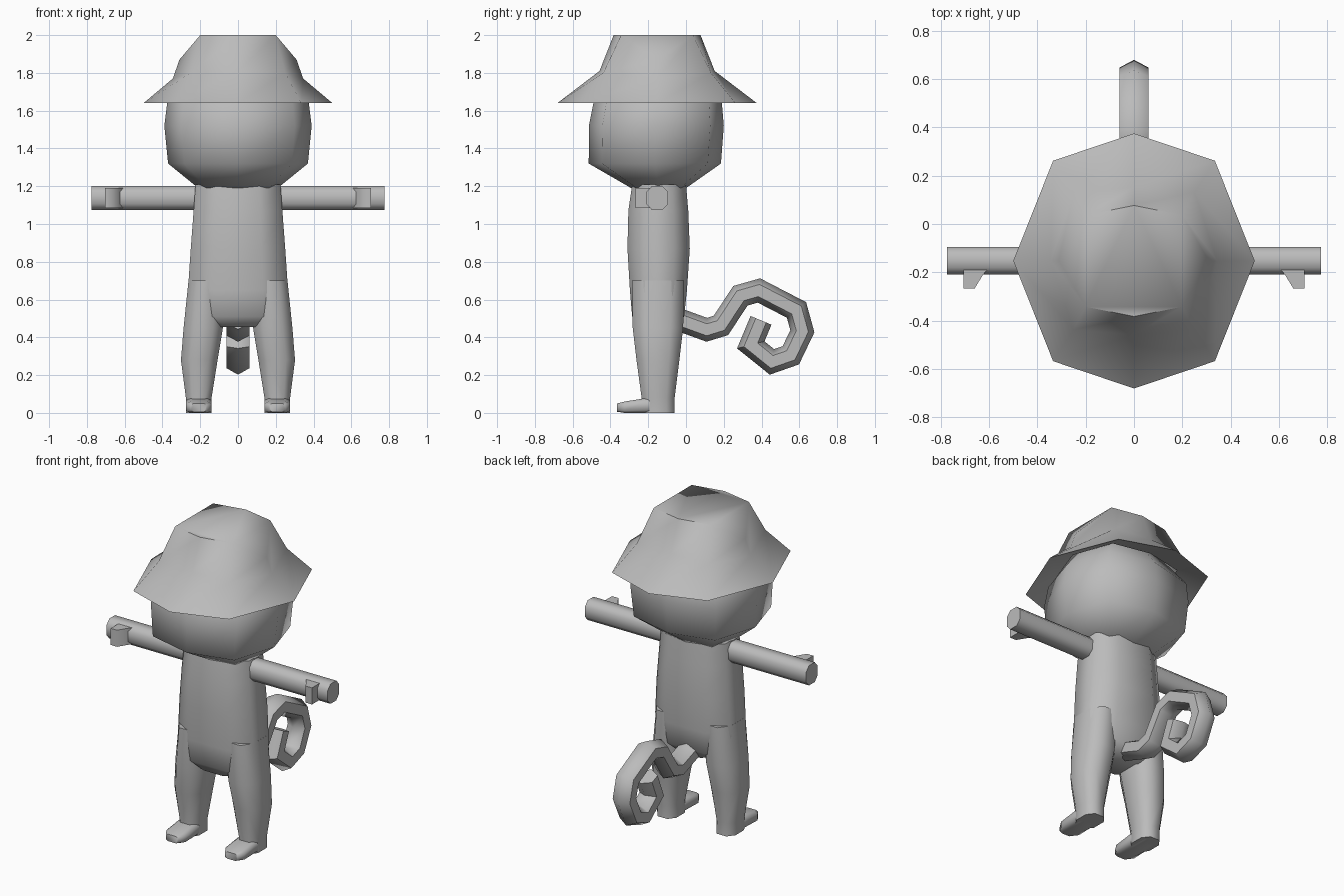
import bpy, bmesh, math
from mathutils import Vector

if "Cube" in bpy.data.objects:
    bpy.data.objects.remove(bpy.data.objects["Cube"])

grey = bpy.data.materials.new("plain_grey")
grey.diffuse_color = (0.5, 0.5, 0.5, 1)
grey.use_nodes = True
grey.node_tree.nodes["Principled BSDF"].inputs["Base Color"].default_value = grey.diffuse_color


def loft(name, rings, cap_start=True, cap_end=True, cap_faces=None):
    """Skin a list of equal-length point rings."""
    bm = bmesh.new()
    vs = [[bm.verts.new(p) for p in r] for r in rings]
    n = len(vs[0])
    for a, b in zip(vs, vs[1:]):
        for i in range(n):
            j = (i + 1) % n
            bm.faces.new((a[i], a[j], b[j], b[i]))
    if cap_start:
        bm.faces.new(vs[0][::-1])
    if cap_faces:
        for f in cap_faces:
            bm.faces.new([vs[-1][i] for i in f])
    elif cap_end:
        bm.faces.new(vs[-1])
    bmesh.ops.recalc_face_normals(bm, faces=bm.faces)
    me = bpy.data.meshes.new(name)
    bm.to_mesh(me)
    bm.free()
    me.materials.append(grey)
    ob = bpy.data.objects.new(name, me)
    bpy.context.collection.objects.link(ob)
    return ob


def chamfer(a0, a1, b0, b1, c=0.5):
    """Eight-sided chamfered rectangle in 2D."""
    ca, cb = (a0 + a1) / 2, (b0 + b1) / 2
    ha, hb = (a1 - a0) / 2, (b1 - b0) / 2
    pts = [(1, -c), (1, c), (c, 1), (-c, 1), (-1, c), (-1, -c), (-c, -1), (c, -1)]
    return [(ca + ha * u, cb + hb * v) for u, v in pts]


def octagon(hx, dx, cy, hy, dy, z, zd=None, zy=None):
    """Octagon with corners on the axes; optional heights for diagonal and y corners."""
    zd = z if zd is None else zd
    zy = z if zy is None else zy
    return [(hx, cy, z), (dx, cy + dy, zd), (0, cy + hy, zy), (-dx, cy + dy, zd),
            (-hx, cy, z), (-dx, cy - dy, zd), (0, cy - hy, zy), (dx, cy - dy, zd)]


# Hat: inner lining, brim edge, crown and hipped top
C = -0.153
loft("hat", [
    octagon(0.33, 0.24, C, 0.30, 0.25, 1.72),
    octagon(0.50, 0.335, C, 0.528, 0.415, 1.64),
    octagon(0.345, 0.25, C, 0.305, 0.285, 1.77, 1.80, 1.81),
    octagon(0.31, 0.20, C, 0.23, 0.19, 1.87, 2.0, 2.0),
], cap_start=False, cap_faces=[(1, 2, 3, 5, 6, 7), (7, 0, 1), (3, 4, 5)])

# Head
head = [(1.19, 0.21, -0.145, 0.145), (1.32, 0.37, -0.165, 0.35),
        (1.52, 0.39, -0.157, 0.357), (1.64, 0.375, -0.15, 0.34),
        (1.80, 0.25, -0.153, 0.22), (1.90, 0.14, -0.153, 0.13)]
loft("head", [octagon(h, h * 0.77, cy, hy, hy * 0.8, z) for z, h, cy, hy in head])

# Torso
torso = [(0.455, 0.13, -0.25, -0.05), (0.51, 0.265, -0.285, -0.01),
         (0.65, 0.265, -0.297, 0.005), (0.87, 0.25, -0.31, 0.02),
         (1.07, 0.235, -0.305, 0.012), (1.21, 0.225, -0.285, 0.0)]
loft("torso", [[(x, y, z) for x, y in chamfer(-h, h, y0, y1)]
               for z, h, y0, y1 in torso])

# Limbs, built once per side
leg = [(0.70, 0.07, 0.262, -0.285, -0.01), (0.45, 0.08, 0.288, -0.282, -0.015),
       (0.28, 0.108, 0.302, -0.262, -0.035), (0.08, 0.14, 0.276, -0.235, -0.06),
       (0.0, 0.14, 0.274, -0.235, -0.06)]
foot = [(-0.365, 0.165, 0.25, 0.006, 0.05), (-0.325, 0.14, 0.274, 0.0, 0.06),
        (-0.20, 0.14, 0.274, 0.0, 0.08), (-0.10, 0.145, 0.27, 0.0, 0.07)]
arm = [(0.14, 1.075, 1.20), (0.70, 1.075, 1.20), (0.775, 1.075, 1.20)]
for s, side in ((1, "right"), (-1, "left")):
    loft("leg_" + side, [[(s * x, y, z) for x, y in chamfer(x0, x1, y0, y1)]
                         for z, x0, x1, y0, y1 in leg])
    loft("foot_" + side, [[(s * x, y, z) for x, z in chamfer(x0, x1, z0, z1, 0.65)]
                          for y, x0, x1, z0, z1 in foot])
    loft("arm_" + side, [[(s * x, y, z) for y, z in chamfer(-0.21, -0.095, z0, z1)]
                         for x, z0, z1 in arm])
    # Thumb: wedge on the front of the hand
    wedge = [(0.60, -0.18), (0.625, -0.21), (0.66, -0.267), (0.705, -0.267), (0.705, -0.18)]
    loft("thumb_" + side, [[(s * x, y, z) for x, y in wedge] for z in (1.085, 1.19)])

# Curled tail: six-sided section swept along a path in the y-z plane
path = [Vector(p) for p in ((-0.06, 0.50), (0.0, 0.48), (0.11, 0.44), (0.185, 0.463),
                            (0.288, 0.62), (0.386, 0.648), (0.585, 0.545), (0.616, 0.432),
                            (0.555, 0.305), (0.455, 0.27), (0.343, 0.36), (0.397, 0.49))]
section = [(0, 1), (0.06, 0.5), (0.06, -0.5), (0, -1), (-0.06, -0.5), (-0.06, 0.5)]
rings = []
for i, p in enumerate(path):
    a = (p - path[i - 1]).normalized() if i else None
    b = (path[i + 1] - p).normalized() if i < len(path) - 1 else None
    a, b = a or b, b or a
    t = (a + b).normalized()
    nrm = Vector((-t.y, t.x)) * (0.06 / max(t.dot(a), 0.7))
    rings.append([(x, p.x + nrm.x * k, p.y + nrm.y * k) for x, k in section])
loft("tail", rings)

# Smooth shading with hard edges kept
for ob in bpy.context.collection.objects:
    ob.select_set(True)
    bpy.context.view_layer.objects.active = ob
bpy.ops.object.shade_smooth_by_angle(angle=math.radians(62))
